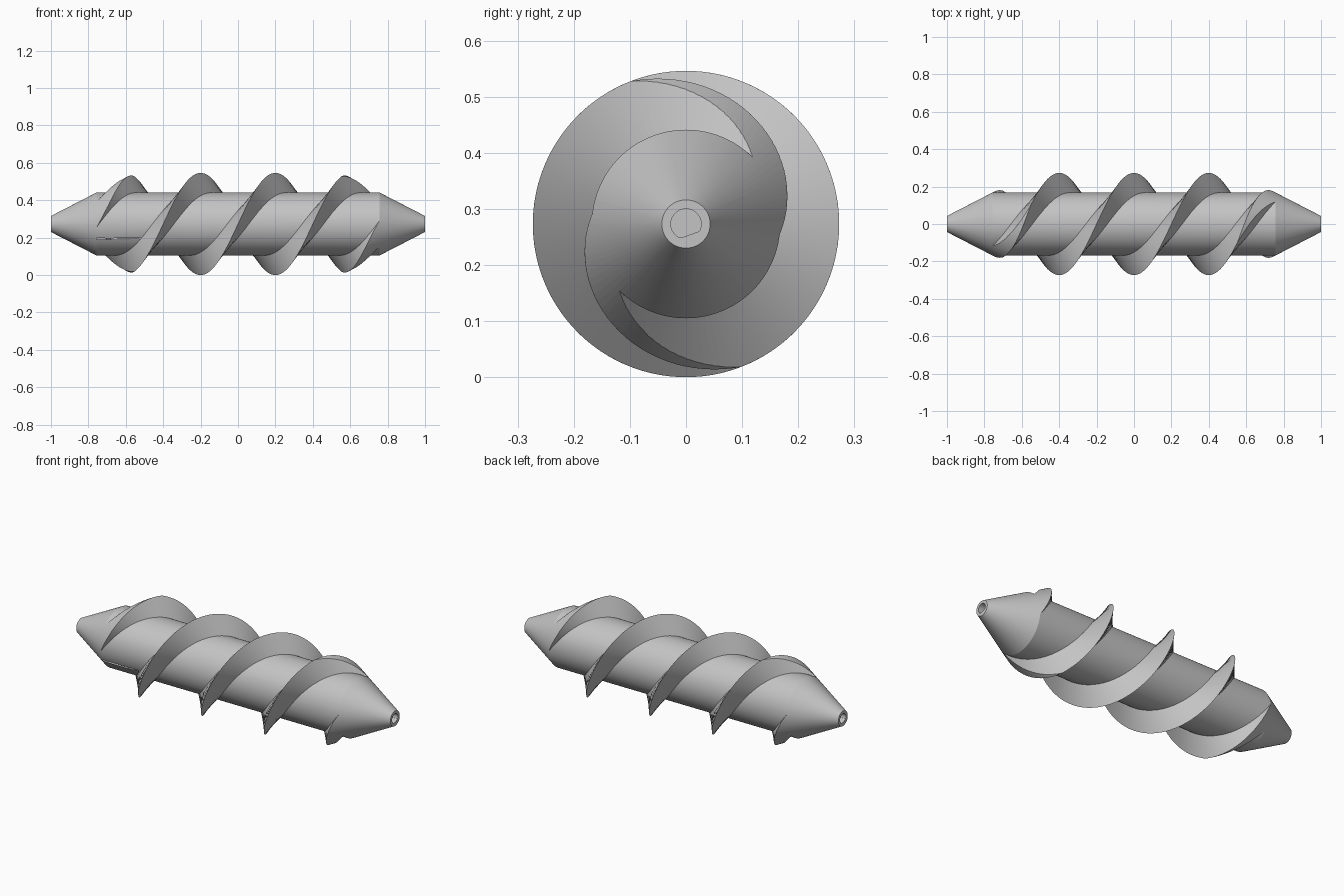
import bpy, bmesh
from math import sin, cos, pi, radians

AXIS_Z = 0.273
SHAFT_R, TIP_R, END_R = 0.168, 0.273, 0.043
PITCH = 0.8          # two starts, so a crest every half pitch
BASE_HALF = 0.057    # half width of a flight where it meets the shaft
SLOPE = 0.5145       # taper of the pointed ends
SEGMENTS = 96

old = bpy.data.objects.get("Cube")
if old:
    bpy.data.objects.remove(old, do_unlink=True)

steel = bpy.data.materials.new("plain_grey")
steel.use_nodes = True
GREY = (0.55, 0.55, 0.55, 1)
steel.diffuse_color = GREY
steel.node_tree.nodes["Principled BSDF"].inputs["Base Color"].default_value = GREY


def loft(bm, rings):
    """Skin a list of closed rings and cap both ends."""
    rows = [[bm.verts.new(p) for p in ring] for ring in rings]
    n = len(rows[0])
    for a, b in zip(rows, rows[1:]):
        for i in range(n):
            j = (i + 1) % n
            bm.faces.new((a[i], a[j], b[j], b[i]))
    bm.faces.new(rows[0])
    bm.faces.new(rows[-1])


def make(name, ring_sets):
    bm = bmesh.new()
    for rings in ring_sets:
        loft(bm, rings)
    bmesh.ops.recalc_face_normals(bm, faces=bm.faces)
    mesh = bpy.data.meshes.new(name)
    bm.to_mesh(mesh)
    bm.free()
    mesh.materials.append(steel)
    ob = bpy.data.objects.new(name, mesh)
    bpy.context.collection.objects.link(ob)
    return ob


def polar(x, r, a):
    return (x, r * cos(a), AXIS_Z + r * sin(a))


def circle(x, r):
    return [polar(x, r, 2 * pi * i / SEGMENTS) for i in range(SEGMENTS)]


def flight(start):
    """One helical flight with a sharp triangular section, rooted in the shaft."""
    root_r = 0.15
    half = BASE_HALF * (TIP_R - root_r) / (TIP_R - SHAFT_R)
    rings, steps = [], 200
    for i in range(steps + 1):
        x = -0.86 + 1.72 * i / steps
        a = start - 2 * pi * x / PITCH
        rings.append([polar(x - half, root_r, a), polar(x, TIP_R, a),
                      polar(x + half, root_r, a)])
    return rings


def bore(side):
    """D-shaped socket in one end; the other end is a half turn about z."""
    def ring(x):
        points = []
        for i in range(48):
            a = 2 * pi * i / 48
            r = 0.027
            if cos(a) > 0.75:            # the flat
                r *= 0.75 / cos(a)
            x0, y, z = polar(x, r, a - radians(70))
            points.append((side * x0, side * y, z))
        return points
    return [ring(0.85), ring(1.05)]


def combine(target, cutter, operation):
    mod = target.modifiers.new(operation.lower(), 'BOOLEAN')
    mod.operation, mod.solver, mod.object = operation, 'EXACT', cutter
    bpy.context.view_layer.objects.active = target
    bpy.ops.object.modifier_apply(modifier=mod.name)
    bpy.data.objects.remove(cutter, do_unlink=True)


# Shaft with both flights, then both ends turned down to points and bored
auger = make("auger_screw", [[circle(-1.02, SHAFT_R), circle(1.02, SHAFT_R)]])
flights = make("flights", [flight(0), flight(pi)])
envelope = make("pointed_envelope", [[circle(-1, END_R), circle(0, END_R + SLOPE),
                                      circle(1, END_R)]])
bores = make("end_bores", [bore(1), bore(-1)])
combine(auger, flights, 'UNION')
combine(auger, envelope, 'INTERSECT')
combine(auger, bores, 'DIFFERENCE')

bpy.ops.object.select_all(action='DESELECT')
auger.select_set(True)
bpy.context.view_layer.objects.active = auger
bpy.ops.object.shade_smooth_by_angle(angle=radians(20))
